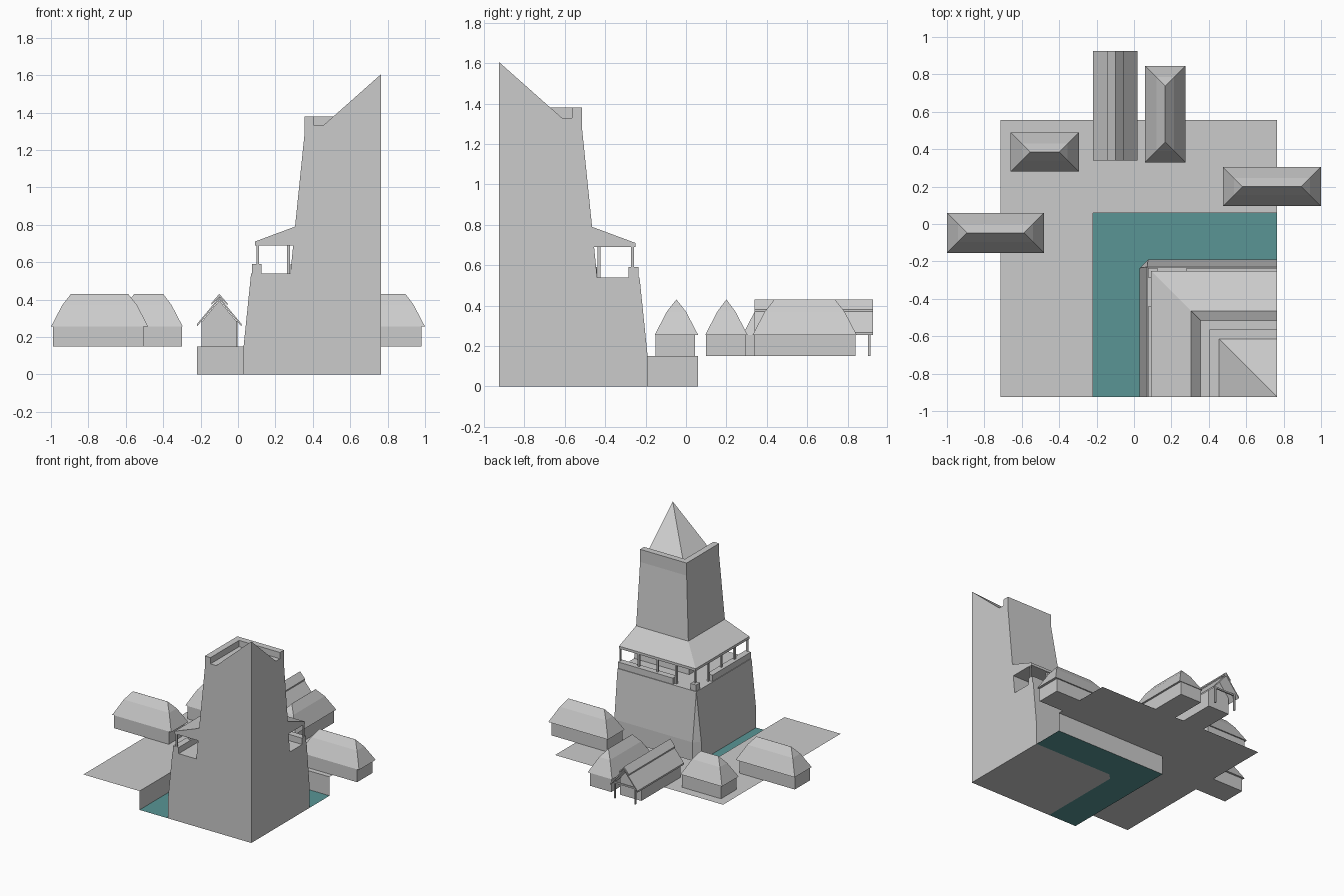
import bpy, bmesh

if "Cube" in bpy.data.objects:
    bpy.data.objects.remove(bpy.data.objects["Cube"])

CX, CY = 0.765, -0.925   # axis of the tower, where the model is cut to a quarter


def finish(name, bm, closed=True):
    bmesh.ops.remove_doubles(bm, verts=bm.verts, dist=1e-5)
    if closed:
        bmesh.ops.recalc_face_normals(bm, faces=bm.faces)
    me = bpy.data.meshes.new(name)
    bm.to_mesh(me)
    bm.free()
    ob = bpy.data.objects.new(name, me)
    bpy.context.collection.objects.link(ob)
    return ob


def quarter_sweep(name, profile, closed):
    """Sweep (distance, z, corner chamfer) points round the square quarter."""
    bm = bmesh.new()
    rings = []
    for p in profile:
        d, z = p[:2]
        c = p[2] if len(p) > 2 else 0
        pts = [(CX - d, CY), (CX - d, CY + d - c), (CX - d + c, CY + d), (CX, CY + d)]
        rings.append([bm.verts.new((x, y, z)) for x, y in pts])
    for a, b in zip(rings, rings[1:]):
        for i in range(3):
            bm.faces.new((b[i], b[i + 1], a[i + 1], a[i]))
    if closed:
        bm.faces.new([r[0] for r in rings])
        bm.faces.new([r[3] for r in rings])
    bmesh.ops.remove_doubles(bm, verts=bm.verts, dist=1e-5)
    bmesh.ops.dissolve_degenerate(bm, edges=bm.edges, dist=1e-5)
    return finish(name, bm, closed)


def loft(name, loops):
    """Closed solid through equal-length vertex loops."""
    bm = bmesh.new()
    rs = [[bm.verts.new(p) for p in loop] for loop in loops]
    n = len(rs[0])
    for a, b in zip(rs, rs[1:]):
        for i in range(n):
            j = (i + 1) % n
            bm.faces.new((a[i], a[j], b[j], b[i]))
    bm.faces.new(rs[0])
    bm.faces.new(rs[-1])
    bmesh.ops.dissolve_degenerate(bm, edges=bm.edges, dist=1e-5)
    return finish(name, bm)


def rect(x0, x1, y0, y1, z):
    return [(x0, y0, z), (x1, y0, z), (x1, y1, z), (x0, y1, z)]


def box(name, x0, x1, y0, y1, z0, z1):
    return loft(name, [rect(x0, x1, y0, y1, z0), rect(x0, x1, y0, y1, z1)])


def prism(name, outline, y0, y1):
    return loft(name, [[(x, y, z) for x, z in outline] for y in (y0, y1)])


# Tower: battered base, gallery recess, skirt roof, upper shaft, parapet, spire
quarter_sweep("tower", [
    (0, 0), (0.735, 0, 0.045), (0.735, 0.15, 0.045), (0.695, 0.54), (0.485, 0.54),
    (0.47, 0.69), (0.675, 0.69), (0.675, 0.71), (0.46, 0.79), (0.41, 1.28),
    (0.41, 1.38), (0.36, 1.38), (0.36, 1.33), (0.31, 1.33), (0, 1.605)], True)

# Ground sheet with the moat's outer wall, and the water
quarter_sweep("ground", [(1.48, 0.15), (0.985, 0.15), (0.985, 0)], False)
water = quarter_sweep("moat_water", [(0.985, 0), (0.735, 0, 0.045)], False)
mat = bpy.data.materials.new("teal_water")
mat.diffuse_color = (0.1, 0.3, 0.3, 1)
mat.use_nodes = True
mat.node_tree.nodes["Principled BSDF"].inputs["Base Color"].default_value = mat.diffuse_color
water.data.materials.append(mat)

# Gallery parapet: two runs and a corner block, with gaps between
box("parapet_left", CX - 0.69, CX - 0.64, CY, CY + 0.485, 0.54, 0.59)
box("parapet_back", CX - 0.485, CX, CY + 0.64, CY + 0.69, 0.54, 0.59)
box("parapet_corner", CX - 0.69, CX - 0.64, CY + 0.64, CY + 0.69, 0.54, 0.59)

# Gallery posts along both sides
P, H = 0.66, 0.007
spots = [(P, P * i / 4) for i in range(5)] + [(P * i / 4, P) for i in range(4)]
for i, (dx, dy) in enumerate(spots):
    x, y = CX - dx, CY + dy
    box(f"gallery_post_{i}", x - H, min(x + H, CX), max(y - H, CY), y + H, 0.54, 0.69)


# Hipped houses: (roof x0, x1, y0, y1) and matching wall rectangle
def house(name, roof, walls):
    box(name + "_walls", *walls, 0.15, 0.257)
    x0, x1, y0, y1 = roof
    w = min(x1 - x0, y1 - y0) / 2
    loops = [rect(x0 + i, x1 - i, y0 + i, y1 - i, z)
             for i, z in ((0, 0.255), (0.06, 0.37), (w - 0.0005, 0.43))]
    loft(name + "_roof", loops)


house("house_left", (-1.0, -0.48, -0.155, 0.06), (-0.99, -0.505, -0.15, 0.045))
house("house_back_left", (-0.66, -0.295, 0.28, 0.49), (-0.645, -0.30, 0.285, 0.48))
house("house_right", (0.475, 1.0, 0.095, 0.305), (0.49, 0.98, 0.10, 0.295))
house("house_back", (0.06, 0.275, 0.33, 0.845), (0.07, 0.26, 0.34, 0.84))

# Gabled hall with layered roof and a porch at the back
M = -0.10
prism("hall_walls", [(M - 0.095, 0.15), (M + 0.095, 0.15), (M + 0.095, 0.28),
                     (M, 0.395), (M - 0.095, 0.28)], 0.35, 0.84)
prism("hall_roof", [(M - 0.12, 0.255), (M, 0.40), (M + 0.12, 0.255),
                    (M + 0.12, 0.268), (M, 0.413), (M - 0.12, 0.268)], 0.34, 0.925)
prism("hall_ridge_cap", [(M - 0.043, 0.37), (M, 0.415), (M + 0.043, 0.37),
                         (M + 0.043, 0.38), (M, 0.43), (M - 0.043, 0.38)], 0.34, 0.925)
for side in (-1, 1):
    x = M + side * 0.09
    box("porch_post", x - 0.006, x + 0.006, 0.902, 0.914, 0.15, 0.285)
box("porch_beam", M - 0.096, M + 0.096, 0.902, 0.914, 0.27, 0.282)
